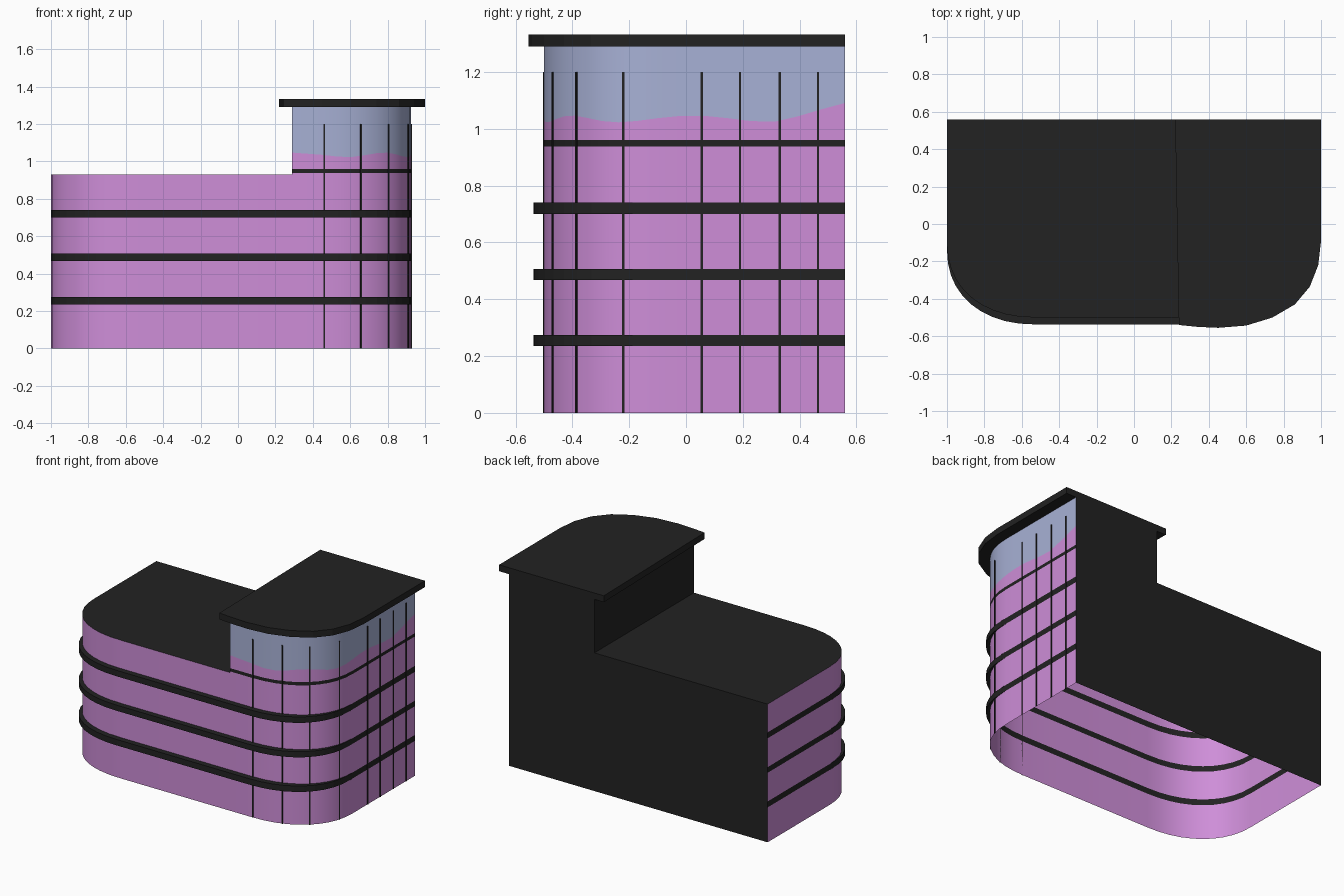
import bpy, bmesh, math

if "Cube" in bpy.data.objects:
    bpy.data.objects.remove(bpy.data.objects["Cube"])

def material(name, rgb):
    m = bpy.data.materials.new(name)
    m.diffuse_color = (*rgb, 1)
    m.use_nodes = True
    m.node_tree.nodes["Principled BSDF"].inputs["Base Color"].default_value = m.diffuse_color
    return m

PINK = material("pink wall", (0.62, 0.27, 0.69))
BLUE = material("pale blue wall", (0.39, 0.44, 0.67))
DARK = material("near black", (0.016, 0.016, 0.016))

def make(name, verts, faces, mats, idx=None, smooth=False):
    me = bpy.data.meshes.new(name)
    me.from_pydata(verts, [], faces)
    for m in mats:
        me.materials.append(m)
    for i, p in enumerate(me.polygons):
        p.material_index = idx[i] if idx else 0
        p.use_smooth = smooth
    ob = bpy.data.objects.new(name, me)
    bpy.context.collection.objects.link(ob)
    return ob

def prism(name, pts, z0, z1, mat):
    n = len(pts)
    v = [(x, y, z0) for x, y in pts] + [(x, y, z1) for x, y in pts]
    f = [tuple(reversed(range(n))), tuple(range(n, 2 * n))]
    f += [(i, (i + 1) % n, (i + 1) % n + n, i + n) for i in range(n)]
    return make(name, v, f, [mat])

BACK, FRONT, LEFT, RIGHT, SPLIT = 0.56, -0.5, -1.0, 0.925, 0.29
ROOF, TOP = 0.93, 1.29
N = 10

# rounded corner profile, from the side wall round to the front
def corner(cx, sign):
    out = []
    for i in range(N + 1):
        a = math.pi / 2 * i / N
        out.append((cx + sign * 0.475 * math.cos(a) ** (2 / 2.2),
                    -0.1 - 0.4 * abs(math.sin(a)) ** (2 / 2.2)))
    return out

left_c = corner(LEFT + 0.475, -1)
right_c = corner(RIGHT - 0.475, 1)[::-1]
curve = left_c + [(SPLIT, FRONT)] + right_c
side = [(RIGHT, -0.1 + 0.66 * i / 8) for i in range(1, 9)]
path = [(LEFT, BACK)] + curve + side
split_i = path.index((SPLIT, FRONT))

# curtain wall: coloured by height, with a wavy pink/blue boundary
bands = [(0.235, 0.275), (0.468, 0.506), (0.70, 0.74)]
low = [0] + [z for b in bands for z in b] + [ROOF]

def wave(x, y):
    s = x - 0.3 + (y + 0.5)
    rise = 0.045 * max(0, (y - 0.3) / 0.26)
    return 1.035 + 0.012 * math.sin(s * 11 + 1.5) + rise

verts, faces, idx = [], [], []
for i in range(len(path) - 1):
    a, b = path[i], path[i + 1]
    la, lb = list(low), list(low)
    cols = [0, 1, 0, 1, 0, 1, 0]
    if i >= split_i:
        la += [0.938, 0.96, wave(*a), TOP]
        lb += [0.938, 0.96, wave(*b), TOP]
        cols += [0, 1, 0, 2]
    base = len(verts)
    for za, zb in zip(la, lb):
        verts += [(*a, za), (*b, zb)]
    for k, c in enumerate(cols):
        j = base + 2 * k
        faces.append((j, j + 1, j + 3, j + 2))
        idx.append(c)
wall = make("curtain_wall", verts, faces, [PINK, DARK, BLUE], idx, True)
bm = bmesh.new()
bm.from_mesh(wall.data)
bmesh.ops.remove_doubles(bm, verts=bm.verts, dist=1e-5)
bm.to_mesh(wall.data)
bm.free()

# projecting floor bands, pushed forward from the wall
for n, (z0, z1) in enumerate(bands):
    v, f = [], []
    for x, y in curve:
        v += [(x, y, z0), (x, y - 0.037, z0), (x, y - 0.037, z1), (x, y, z1)]
    for i in range(len(curve) - 1):
        j = 4 * i
        for k in range(3):
            f.append((j + k, j + 4 + k, j + 5 + k, j + 1 + k))
    make(f"floor_band_{n + 1}", v, f, [DARK])

# low roof, tower inner side and back wall
low_pts = path[:split_i + 1] + [(SPLIT, BACK)]
make("low_roof", [(x, y, ROOF) for x, y in low_pts], [tuple(range(len(low_pts)))], [DARK])
make("tower_inner_side", [(SPLIT, BACK, ROOF), (SPLIT, FRONT, ROOF),
     (SPLIT, FRONT, TOP), (SPLIT, BACK, TOP)], [(0, 1, 2, 3)], [DARK])
outline = [(RIGHT, 0), (LEFT, 0), (LEFT, ROOF), (SPLIT, ROOF), (SPLIT, TOP), (RIGHT, TOP)]
make("back_wall", [(x, BACK, z) for x, z in outline], [tuple(range(6))], [DARK])

# overhanging tower roof slab
cap = [(0.22, BACK), (0.24, -0.54), (0.34, -0.55), (0.45, -0.555), (0.6, -0.543),
       (0.74, -0.5), (0.86, -0.43), (0.94, -0.335), (0.985, -0.22), (1.0, -0.09), (1.0, BACK)]
prism("tower_roof_slab", cap, TOP, 1.333, DARK)

# thin vertical mullions around the tower
def mullion(name, x, y, ang):
    tx, ty = math.cos(ang), math.sin(ang)      # along the wall
    nx, ny = ty, -tx                           # outward
    h, d = 0.004, 0.004
    pts = [(x - tx * h, y - ty * h), (x - tx * h + nx * d, y - ty * h + ny * d),
           (x + tx * h + nx * d, y + ty * h + ny * d), (x + tx * h, y + ty * h)]
    prism(name, pts, 0.0, 1.2, DARK)

def on_curve(y):
    for a, b in zip(right_c, right_c[1:]):
        if a[1] <= y <= b[1]:
            t = (y - a[1]) / (b[1] - a[1])
            return a[0] + t * (b[0] - a[0]), math.atan2(b[1] - a[1], b[0] - a[0])
    return RIGHT, math.pi / 2

for n, y in enumerate([-0.4995, -0.468, -0.385, -0.22, 0.055, 0.19, 0.33, 0.465]):
    x, ang = on_curve(y)
    mullion(f"mullion_{n + 1}", x, y, ang)
